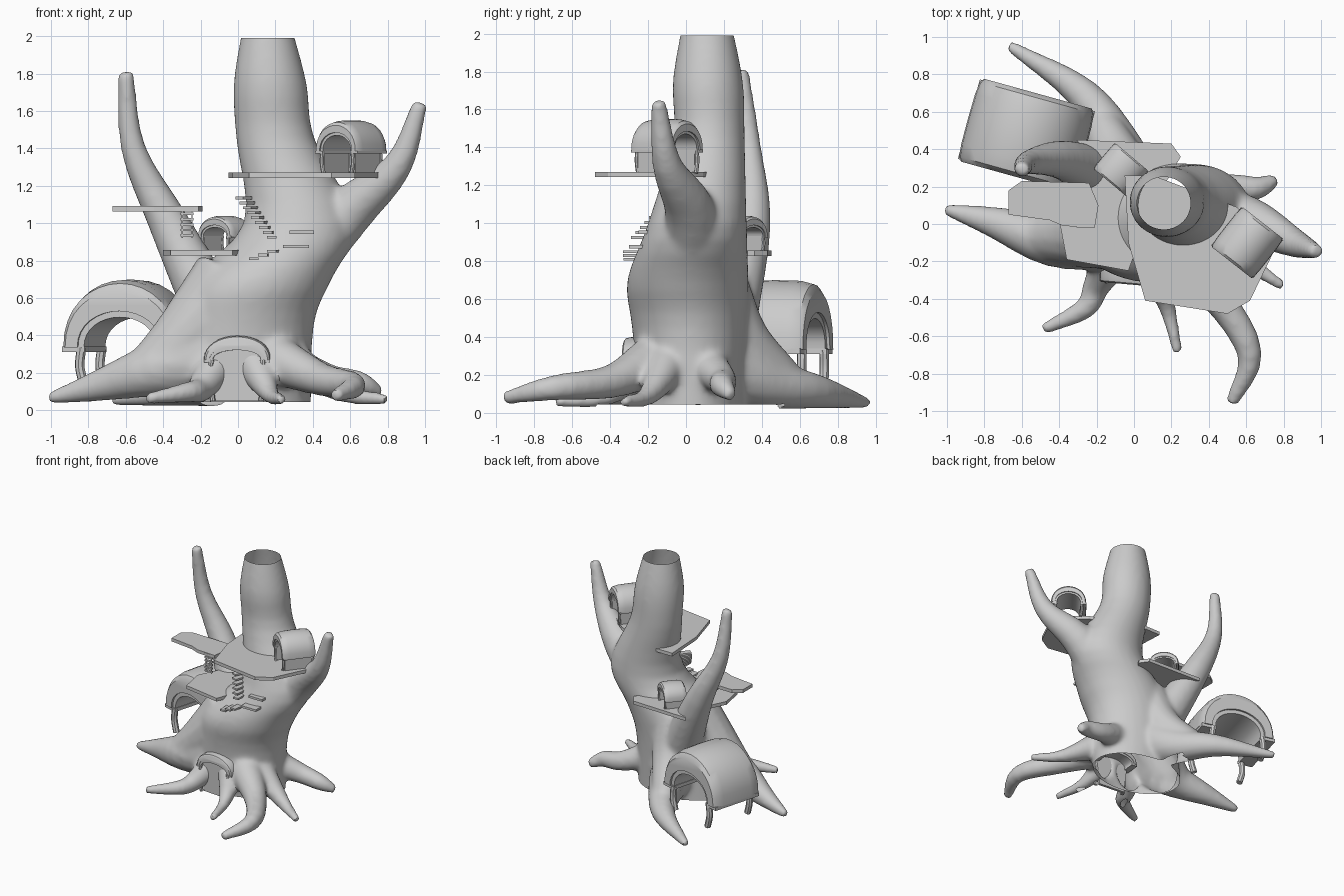
import bpy, bmesh
from math import sin, cos, pi, radians
from mathutils import Vector, Matrix

if "Cube" in bpy.data.objects:
    bpy.data.objects.remove(bpy.data.objects["Cube"])

def new_object(name, bm, matrix=None, smooth=True):
    bmesh.ops.recalc_face_normals(bm, faces=bm.faces[:])
    me = bpy.data.meshes.new(name)
    bm.to_mesh(me)
    bm.free()
    ob = bpy.data.objects.new(name, me)
    bpy.context.collection.objects.link(ob)
    if matrix:
        ob.matrix_world = matrix
    if smooth:
        shade(ob)
    return ob

def shade(ob):
    bpy.ops.object.select_all(action='DESELECT')
    bpy.context.view_layer.objects.active = ob
    ob.select_set(True)
    bpy.ops.object.shade_smooth_by_angle(angle=radians(35))

def loft(bm, rings):
    """Closed solid skinned through rings of equal point count."""
    vs = [[bm.verts.new(p) for p in r] for r in rings]
    n = len(vs[0])
    for a, b in zip(vs, vs[1:]):
        for i in range(n):
            bm.faces.new((a[i], a[(i + 1) % n], b[(i + 1) % n], b[i]))
    bm.faces.new(vs[0][::-1])
    bm.faces.new(vs[-1])

def spline(keys, sub=4):
    """Smooth curve through keys of any dimension."""
    k = [Vector(p) for p in keys]
    k = [2 * k[0] - k[1]] + k + [2 * k[-1] - k[-2]]
    out = []
    for a, b, c, d in zip(k, k[1:], k[2:], k[3:]):
        for t in (j / sub for j in range(sub)):
            out.append(b + (c - a) * (t / 2) + (2 * a - 5 * b + 4 * c - d) * (t * t / 2)
                       + (3 * b - a - 3 * c + d) * (t ** 3 / 2))
    return out + [k[-2]]

def circle(rx, ry, n):
    return [Vector((rx * cos(2 * pi * i / n), ry * sin(2 * pi * i / n), 0)) for i in range(n)]

def tube(bm, keys, n=14, sub=4):
    """Tapered limb through (x, y, z, radius) keys."""
    path = spline(keys, sub)
    pts = [p.to_3d() for p in path]
    rings = []
    for i, p in enumerate(pts):
        d = pts[min(i + 1, len(pts) - 1)] - pts[max(i - 1, 0)]
        q = Vector((0, 0, 1)).rotation_difference(d)
        rings.append([p + q @ c for c in circle(path[i][3], path[i][3], n)])
    loft(bm, rings)

def root(bm, keys, lift=1.3):
    """Root through (x, y, radius) keys, rising into the trunk at its first end."""
    x, y, r = keys[0]
    tube(bm, [(x * .45, y * .45, .27, max(.12, r * 1.5))] + [(x, y, .02 + lift * r, r) for x, y, r in keys])

def box(bm, center, size, rot=0):
    m = Matrix.Translation(center) @ Matrix.Rotation(rot, 4, 'Z') @ Matrix.Diagonal((*size, 1))
    bmesh.ops.create_cube(bm, size=1, matrix=m)

# ---- tree: trunk sections as (centre x, y, z) + radii, fused with limbs ----
bm = bmesh.new()
centres = spline([(.155, .11, 2.08), (.172, .115, 1.75), (.2, .12, 1.45), (.33, .06, 1), (.12, .01, .7),
                  (.03, .02, .45), (-.01, .03, -.06)])
radii = spline([(.125, .125), (.195, .185), (.21, .19), (.3, .26), (.38, .32), (.375, .305), (.40, .27)])
loft(bm, [[c + p for p in circle(r.x, r.y, 32)] for c, r in zip(centres, radii)])
# branches
tube(bm, [(.35, .03, .8, .16), (.6, .02, 1.07, .135), (.855, -.1, 1.31, .08), (.975, -.147, 1.645, .042)])
tube(bm, [(-.12, .22, .5, .16), (-.37, .34, 1, .11), (-.56, .33, 1.4, .068), (-.6, .29, 1.81, .043)])
# buttresses flaring to the left and back
tube(bm, [(-.02, 0, .68, .24), (-.27, -.05, .39, .19), (-.5, -.07, .19, .13)])
tube(bm, [(0, .15, .7, .17), (-.06, .29, .39, .15), (-.17, .52, .17, .11)])
# roots, clockwise from the left
root(bm, [(-.45, -.08, .15), (-.75, .01, .085), (-1.015, .08, .032)])
root(bm, [(-.1, .42, .14), (-.28, .7, .09), (-.67, .955, .032)], 1)
root(bm, [(.48, .19, .08), (.65, .19, .066), (.76, .24, .036)], 1.9)
root(bm, [(.58, -.2, .055), (.8, -.335, .03)])
root(bm, [(.45, -.4, .09), (.62, -.7, .07), (.52, -.96, .036)], 1.6)
root(bm, [(.17, -.42, .052), (.235, -.69, .03)])
root(bm, [(-.2, -.33, .075), (-.26, -.45, .06), (-.49, -.565, .032)])
tree = new_object("tree", bm, smooth=False)
rm = tree.modifiers.new("fuse", 'REMESH')
rm.mode, rm.voxel_size = 'VOXEL', .016
sm = tree.modifiers.new("soften", 'SMOOTH')
sm.factor, sm.iterations = .5, 18
dg = bpy.context.evaluated_depsgraph_get()
fused = bpy.data.meshes.new_from_object(tree.evaluated_get(dg))
tree.modifiers.clear()
bm = bmesh.new()
bm.from_mesh(fused)

def cut(faces, z, up):
    geom = list({v for f in faces for v in f.verts}) + list({e for f in faces for e in f.edges}) + faces
    bmesh.ops.bisect_plane(bm, geom=geom, plane_co=(0, 0, z), plane_no=(0, 0, up), clear_outer=True)

# open top and open underside
cut([f for f in bm.faces if f.calc_center_median().z > 1.9], 1.99, 1)
cut([f for f in bm.faces if f.calc_center_median().z < .15 and f.calc_center_median().xy.length < .5], .045, -1)
bm.to_mesh(fused)
bm.free()
tree.data = fused
shade(tree)

# ---- platforms ----
def platform(name, outline, z, t=.028):
    bm = bmesh.new()
    loft(bm, [[(x, y, z) for x, y in outline], [(x, y, z + t) for x, y in outline]])
    new_object(name, bm, smooth=False)

platform("upper_platform", [(-.05, .26), (-.03, -.1), (.06, -.41), (.5, -.48), (.62, -.41),
                            (.77, -.1), (.55, .09), (.1, .26)], 1.243)
platform("middle_platform", [(-.31, .45), (-.23, .37), (-.4, .02), (-.36, -.19), (-.03, -.25),
                             (.1, .1), (.25, .36), (.2, .43)], .828)
platform("left_platform", [(-.6, .23), (-.67, .18), (-.67, .05), (-.45, .02), (-.38, -.01),
                           (-.21, -.02), (-.19, .1), (-.24, .22)], 1.063)

# ---- arched huts: puffy roof, lining, eaves, walls, bent posts, optional door ----
def arch(w, h, z, y, n=16):
    return [Vector((w * cos(pi * i / n), y, z + h * sin(pi * i / n) ** .9)) for i in range(n)] + [Vector((-w, y, z))]

def hut(name, x, y, angle, w, depth, floor, eave, top, thick, walls=True, door=False):
    m = Matrix.Translation((x, y, 0)) @ Matrix.Rotation(radians(angle), 4, 'Z')
    h, hd = top - eave, depth / 2
    iw, ih = w - thick * .55, h - thick
    bm = bmesh.new()
    loft(bm, [arch(w * (s + 1) / 2, h * s, eave, t * hd) + arch(iw, ih, eave, t * hd)[::-1]
              for t, s in ((-1, .84), (-.9, .94), (-.6, .99), (0, 1), (.6, .99), (.9, .94), (1, .84))])
    new_object(name + "_roof", bm, m)
    # lining hoop
    f = w * .1
    lw = iw - f
    bm = bmesh.new()
    loft(bm, [arch(iw + .003, ih + .003, eave, t * hd * .93) + arch(lw, ih - f, eave, t * hd * .93)[::-1]
              for t in (-1, 1)])
    new_object(name + "_lining", bm, m)
    # eaves, walls and posts on both sides
    bm, pm = bmesh.new(), bmesh.new()
    r, g = w * .08, eave - floor
    for sx in (-1, 1):
        box(bm, (sx * (lw + w) * .49, 0, eave - w * .03), (w - lw, depth * .96, w * .09))
        if walls:
            box(bm, (sx * (iw - f * .3), 0, (floor + eave) / 2), (f, depth * .8, g))
        for sy in ((-1,) if door else (-1, 1)):
            tube(pm, [(sx * (iw - f * k), sy * hd * .88, floor + g * t, r)
                      for k, t in ((1.0, 0), (.2, .5), (.5, 1))], 8)
    new_object(name + "_eaves_and_walls", bm, m, False)
    new_object(name + "_posts", pm, m)
    if door:
        bm = bmesh.new()
        loft(bm, [arch(iw, ih, eave, -hd * k) + [Vector((sx * iw * .8, -hd * k, floor)) for sx in (-1, 1)]
                  for k in (.7, .4)])
        new_object(name + "_door", bm, m, False)

hut("side_shelter", -.575, .475, -15.5, .325, .46, .13, .335, .70, .17, walls=False)
hut("upper_hut", .605, -.10, -38, .145, .27, 1.265, 1.385, 1.55, .065)
hut("back_hut", -.07, .29, -40, .12, .18, .85, .93, 1.04, .05)
hut("entrance", 0, -.25, -5, .18, .15, .05, .27, .40, .06, walls=False, door=True)

# ---- two flights of steps climbing the trunk, with two landings ----
bm = bmesh.new()
for start, end, count in (((.085, -.27, .81), (.19, -.27, .85), 3), ((.18, -.23, .925), (.045, -.03, 1.135), 9)):
    for i in range(count):
        box(bm, Vector(start).lerp(Vector(end), i / (count - 1)), (.05, .12, .015), -radians(5 * i))
box(bm, (.34, -.19, .952), (.13, .12, .018))
box(bm, (.31, -.24, .876), (.14, .12, .018))
new_object("trunk_steps", bm, smooth=False)

# ---- hanging ladder ----
bm = bmesh.new()
for i in range(6):
    box(bm, (-.272, -.01, .935 + .029 * i), (.07, .018, .013))
for sx in (-1, 1):
    box(bm, (-.272 + .026 * sx, -.008, 1.0), (.006, .006, .16))
new_object("ladder", bm, smooth=False)
